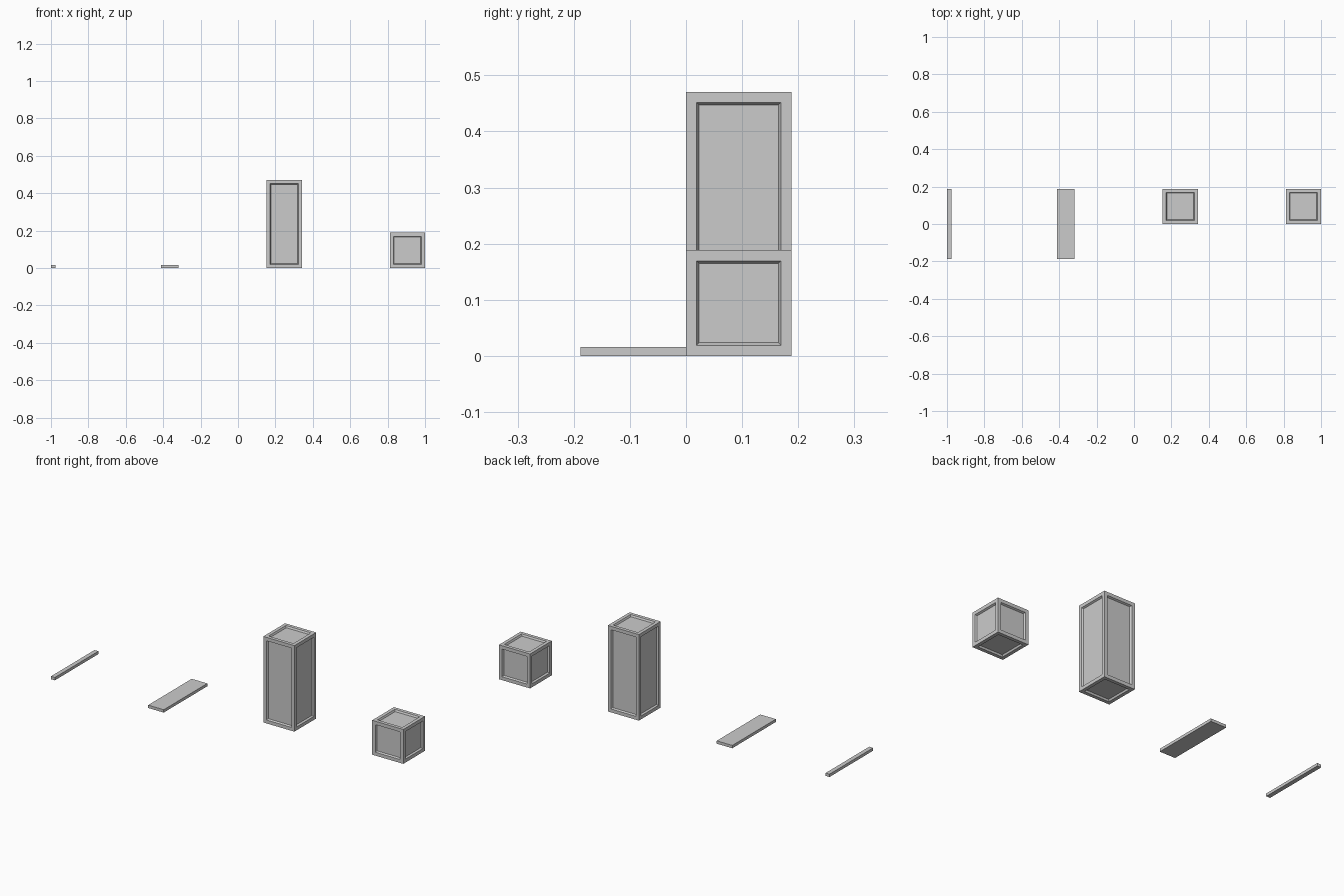
import bpy, bmesh
from mathutils import Vector

if "Cube" in bpy.data.objects:
    bpy.data.objects.remove(bpy.data.objects["Cube"])

U = 2 / 10.625  # one crate width


def block(name, x, y, size, panelled=False):
    """Box with its left edge at x and front edge at y; optional recessed panel on every side."""
    bm = bmesh.new()
    bmesh.ops.create_cube(bm, size=1)
    bmesh.ops.scale(bm, vec=Vector(size), verts=bm.verts)
    bmesh.ops.translate(bm, vec=Vector(size) / 2, verts=bm.verts)
    if panelled:
        panels = bm.faces[:]
        # flat frame, then a sloped step down to the panel
        bmesh.ops.inset_individual(bm, faces=panels, thickness=0.1 * U, use_even_offset=True)
        bmesh.ops.inset_individual(bm, faces=panels, thickness=0.025 * U,
                                   depth=-0.05 * U, use_even_offset=True)
    mesh = bpy.data.meshes.new(name)
    bm.to_mesh(mesh)
    bm.free()
    obj = bpy.data.objects.new(name, mesh)
    obj.location = (x, y, 0)
    bpy.context.collection.objects.link(obj)


# Planks lying on the ground
block("narrow_plank", -1, -U, (0.125 * U, 2 * U, U / 12))
block("wide_plank", -1 + 3.125 * U, -U, (0.5 * U, 2 * U, U / 12))

# Crates with recessed panels on all six sides
block("tall_crate", -1 + 6.125 * U, 0, (U, U, 2.5 * U), True)
block("cube_crate", -1 + 9.625 * U, 0, (U, U, U), True)
